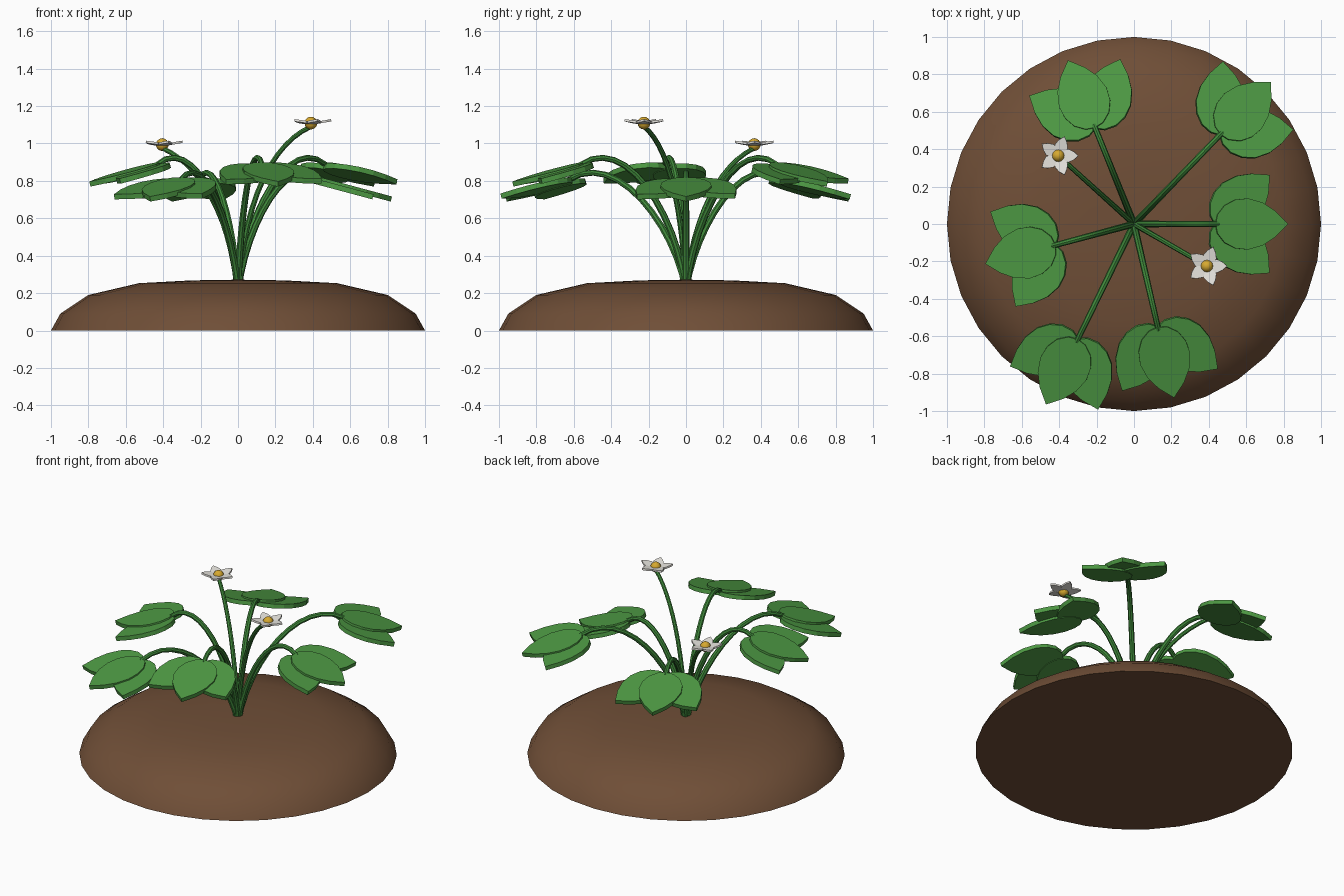
import bpy, bmesh, math
from mathutils import Matrix, Vector

if "Cube" in bpy.data.objects:
    bpy.data.objects.remove(bpy.data.objects["Cube"])


def material(name, rgb):
    m = bpy.data.materials.new(name)
    m.use_nodes = True
    m.diffuse_color = (*rgb, 1)
    m.node_tree.nodes["Principled BSDF"].inputs["Base Color"].default_value = (*rgb, 1)
    return m


SOIL = material("brown soil", (0.16, 0.077, 0.038))
LEAF = material("leaf green", (0.075, 0.32, 0.057))
STEM = material("stem green", (0.05, 0.25, 0.043))
PETAL = material("petal white", (0.85, 0.83, 0.78))
POLLEN = material("golden yellow", (0.68, 0.4, 0.03))


def finish(name, bm, mat, smooth=False):
    bmesh.ops.recalc_face_normals(bm, faces=bm.faces)
    mesh = bpy.data.meshes.new(name)
    bm.to_mesh(mesh)
    bm.free()
    mesh.materials.append(mat)
    obj = bpy.data.objects.new(name, mesh)
    bpy.context.collection.objects.link(obj)
    if smooth:
        bpy.ops.object.select_all(action="DESELECT")
        obj.select_set(True)
        bpy.context.view_layer.objects.active = obj
        bpy.ops.object.shade_smooth_by_angle(angle=math.radians(40))
    return obj


def add_plate(bm, half_outline, thick, matrix):
    """Symmetric flat blade along +x, its outline mirrored across the x axis."""
    mirrored = [(x, -y) for x, y in half_outline[-2:0:-1]]
    verts = [bm.verts.new(matrix @ Vector((x, y, -thick / 2)))
             for x, y in half_outline + mirrored]
    face = bm.faces.new(verts)
    up = matrix.to_3x3() @ Vector((0, 0, thick))
    # duplicate the lower face, raise the copy and wall the edges
    top = bmesh.ops.extrude_face_region(bm, geom=[face], use_keep_orig=True)
    moved = [g for g in top["geom"] if isinstance(g, bmesh.types.BMVert)]
    bmesh.ops.translate(bm, verts=moved, vec=up)


def stem(name, angle, handles, radius, steps=12):
    """Tube along a cubic bezier given as (outward, height) pairs."""
    a, b, c, d = [Vector((r * math.cos(angle), r * math.sin(angle), z)) for r, z in handles]
    side = Vector((-math.sin(angle), math.cos(angle), 0))
    bm = bmesh.new()
    rings = []
    for i in range(steps + 1):
        t = i / steps
        s = 1 - t
        p = a * s**3 + b * 3 * s * s * t + c * 3 * s * t * t + d * t**3
        tangent = ((b - a) * s * s + (c - b) * 2 * s * t + (d - c) * t * t).normalized()
        other = tangent.cross(side)
        rad = radius * (1 - 0.2 * t)
        rings.append([bm.verts.new(p + rad * (side * math.cos(k * math.tau / 8)
                                              + other * math.sin(k * math.tau / 8)))
                      for k in range(8)])
    for low, high in zip(rings, rings[1:]):
        for k in range(8):
            n = (k + 1) % 8
            bm.faces.new((low[k], low[n], high[n], high[k]))
    bm.faces.new(rings[0])
    bm.faces.new(rings[-1])
    finish(name, bm, STEM, smooth=True)


# Soil mound: lathed dome with a flat underside
PROFILE = [(1, 0), (0.95, 0.09), (0.8, 0.19), (0.53, 0.253), (0.25, 0.268)]
SEG = 32
bm = bmesh.new()
rings = [[bm.verts.new((r * math.cos(k * math.tau / SEG), r * math.sin(k * math.tau / SEG), z))
          for k in range(SEG)] for r, z in PROFILE]
for low, high in zip(rings, rings[1:]):
    for k in range(SEG):
        n = (k + 1) % SEG
        bm.faces.new((low[k], low[n], high[n], high[k]))
bm.faces.new(rings[0])
peak = bm.verts.new((0, 0, 0.272))
for k in range(SEG):
    bm.faces.new((rings[-1][k], rings[-1][(k + 1) % SEG], peak))
finish("soil_mound", bm, SOIL, smooth=True)

# Leaves: arched stem carrying three pointed leaflets
LEAFLET = [(0, 0), (0.01, 0.05), (0.05, 0.1), (0.11, 0.13), (0.18, 0.137),
           (0.26, 0.115), (0.33, 0.07), (0.4, 0)]
LEAVES = [(0, 0.43, False), (46, 0.66, True), (112, 0.55, False),
          (195, 0.43, True), (244, 0.68, False), (283, 0.56, True)]
for i, (degrees, reach, tall) in enumerate(LEAVES, 1):
    angle = math.radians(degrees)
    z = 0.885 if tall else 0.805
    stem(f"leaf_stem_{i}", angle,
         [(0, 0.22), (0.1 * reach, z - 0.25), (0.6 * reach, z + 0.17), (reach + 0.02, z)], 0.019)
    frame = (Matrix.Translation((reach * math.cos(angle), reach * math.sin(angle), z - 0.012))
             @ Matrix.Rotation(angle, 4, "Z") @ Matrix.Rotation(math.radians(15), 4, "Y"))
    bm = bmesh.new()
    for turn, lift in ((-41, 0), (41, 0.004), (0, 0.014)):
        add_plate(bm, LEAFLET, 0.028, frame @ Matrix.Translation((0, 0, lift))
                  @ Matrix.Rotation(math.radians(turn), 4, "Z"))
    finish(f"leaf_{i}", bm, LEAF)

# Flowers: five cupped petals around a round centre
PETAL_SHAPE = [(0.005, 0), (0.02, 0.022), (0.055, 0.036), (0.085, 0.022), (0.11, 0)]
for i, (x, y, z) in enumerate([(0.39, -0.225, 1.105), (-0.405, 0.365, 0.99)], 1):
    angle, reach = math.atan2(y, x), math.hypot(x, y)
    stem(f"flower_stem_{i}", angle,
         [(0, 0.22), (0.1 * reach, z - 0.38), (0.5 * reach, z - 0.1), (reach, z - 0.015)], 0.016)
    bm = bmesh.new()
    for k in range(5):
        add_plate(bm, PETAL_SHAPE, 0.012, Matrix.Translation((x, y, z))
                  @ Matrix.Rotation(k * math.tau / 5, 4, "Z")
                  @ Matrix.Rotation(math.radians(-10), 4, "Y"))
    finish(f"flower_petals_{i}", bm, PETAL)
    bm = bmesh.new()
    bmesh.ops.create_uvsphere(bm, u_segments=12, v_segments=8, radius=0.034,
                              matrix=Matrix.Translation((x, y, z + 0.004)))
    finish(f"flower_centre_{i}", bm, POLLEN, smooth=True)
